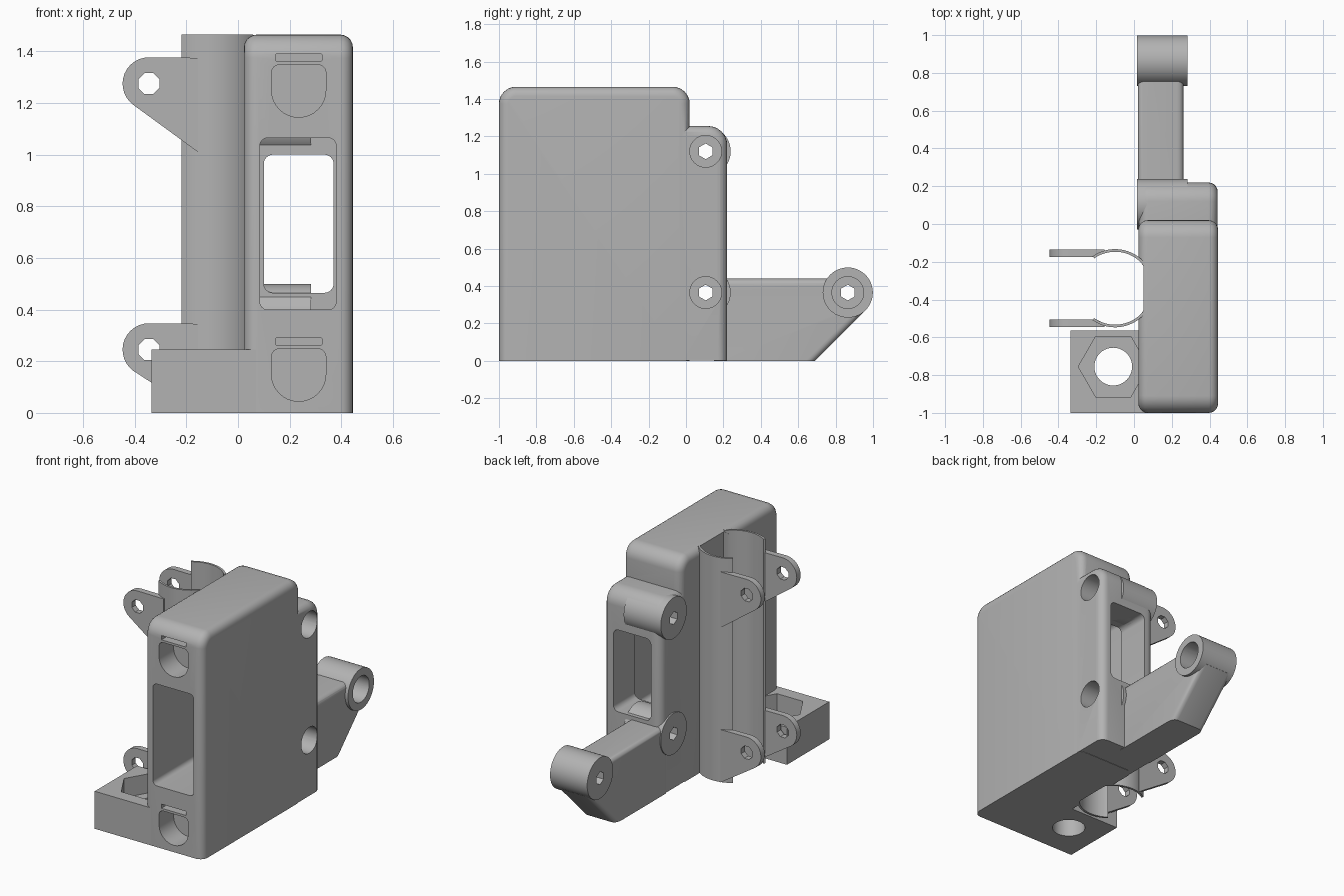
import bpy, bmesh, math
from mathutils import Vector

if "Cube" in bpy.data.objects:
    bpy.data.objects.remove(bpy.data.objects["Cube"], do_unlink=True)

grey = bpy.data.materials.new("plain grey")
grey.use_nodes = True
colour = (0.45, 0.45, 0.45, 1)
grey.diffuse_color = colour
grey.node_tree.nodes["Principled BSDF"].inputs["Base Color"].default_value = colour

AXES = {"x": lambda u, v, w: (w, u, v),
        "y": lambda u, v, w: (u, w, v),
        "z": lambda u, v, w: (u, v, w)}


def circle(cu, cv, r, sides=40, phase=0):
    """Regular polygon outline."""
    return arc(cu, cv, r, phase, phase + 360 * (sides - 1) / sides, sides)


def arc(cu, cv, r, start, end, count):
    step = (end - start) / (count - 1)
    angles = [math.radians(start + step * i) for i in range(count)]
    return [(cu + r * math.cos(a), cv + r * math.sin(a)) for a in angles]


def fillet(corners, segments=6):
    """Round the corners (u, v, radius) of a polygon."""
    out = []
    for i, (u, v, r) in enumerate(corners):
        p = Vector((u, v, 0))
        if r == 0:
            out.append((u, v))
            continue
        a = (Vector((*corners[i - 1][:2], 0)) - p).normalized()
        b = (Vector((*corners[(i + 1) % len(corners)][:2], 0)) - p).normalized()
        half = a.angle(b) / 2
        centre = p + (a + b).normalized() * r / math.sin(half)
        t = r / math.tan(half)
        va, vb = p + a * t - centre, p + b * t - centre
        for k in range(segments + 1):
            q = centre + va.lerp(vb, k / segments).normalized() * r
            out.append((q.x, q.y))
    return out


def rounded(u0, u1, v0, v1, r):
    return fillet([(u0, v0, r), (u1, v0, r), (u1, v1, r), (u0, v1, r)])


def prism(name, outline, axis, lo, hi, bevel=0):
    """Extrude an outline along an axis; optionally round the rims of its x sides."""
    bm = bmesh.new()
    ends = [[bm.verts.new(AXES[axis](u, v, w)) for u, v in outline] for w in (lo, hi)]
    caps = [bm.faces.new(e) for e in ends]
    n = len(outline)
    for i in range(n):
        j = (i + 1) % n
        bm.faces.new((ends[0][i], ends[0][j], ends[1][j], ends[1][i]))
    bmesh.ops.recalc_face_normals(bm, faces=bm.faces[:])
    if bevel:
        rims = {e for f in caps for e in f.edges
                if max(v.co.z for v in e.verts) > 0.01}
        bmesh.ops.bevel(bm, geom=list(rims), offset=bevel, offset_type='OFFSET',
                        segments=5, profile=0.5, affect='EDGES', clamp_overlap=True)
    mesh = bpy.data.meshes.new(name)
    bm.to_mesh(mesh)
    bm.free()
    mesh.materials.append(grey)
    obj = bpy.data.objects.new(name, mesh)
    bpy.context.collection.objects.link(obj)
    return obj


cutters = []


def cutter(*args):
    obj = prism(*args)
    obj.hide_render = True
    cutters.append(obj)
    return obj


def combine(target, others, operation='DIFFERENCE'):
    bpy.context.view_layer.objects.active = target
    for other in others:
        mod = target.modifiers.new("combine", 'BOOLEAN')
        mod.operation, mod.object, mod.solver = operation, other, 'EXACT'
        bpy.ops.object.modifier_apply(modifier=mod.name)


# Main housing: tall front case joined with a lower back case
housing = prism("housing", fillet([(-1, 0, 0), (0.02, 0, 0), (0.02, 1.465, 0.09),
                                   (-1, 1.465, 0.09)]), "x", 0.023, 0.445, 0.05)
back_case = prism("back_case", fillet([(-0.3, 0.002, 0), (0.22, 0.002, 0), (0.22, 1.255, 0.1),
                                       (-0.3, 1.255, 0)]), "x", 0.025, 0.443, 0.05)
combine(housing, [back_case], 'UNION')
bpy.data.objects.remove(back_case, do_unlink=True)

# Window tunnel, wide at the front and narrower at the back
window = cutter("window_cutter", rounded(0.1, 0.37, 0.465, 1.0, 0.035), "y", -0.5, 0.5)
cavity = cutter("cavity_cutter", rounded(0.085, 0.38, 0.4, 1.065, 0.03), "y", -1.1, 0)

# Finger pockets and strap slots on the front
pockets = []
for z in (0, 1.1):
    pockets.append(cutter("pocket_cutter", fillet(
        [(0.13, z + 0.045, 0.104), (0.34, z + 0.045, 0.104),
         (0.34, z + 0.248, 0.03), (0.13, z + 0.248, 0.03)], 10), "y", -1.1, -0.85))
    pockets.append(cutter("slot_cutter", rounded(0.147, 0.325, z + 0.263, z + 0.29, 0.003),
                          "y", -1.1, -0.88))

# Bore of the tube clip, flattened where it meets the housing
CX, CY, INNER, OUTER = -0.1, -0.34, 0.193, 0.207
bore = cutter("bore_cutter", [(min(x, 0.05), y) for x, y in circle(CX, CY, INNER, 48)],
              "z", -0.1, 1.6)

# Pivot bosses with round counterbores and hexagonal through holes
pivots = {"lower_boss": (0.105, 0.365), "upper_boss": (0.105, 1.12), "arm_end_boss": (0.865, 0.365)}
pivot_holes = {}
parts = [housing]
for name, (y, z) in pivots.items():
    pivot_holes[name] = [
        cutter("counterbore_cutter", circle(y, z, 0.085), "x", 0.09, 0.6),
        cutter("hex_cutter", circle(y, z, 0.042, 6, 90), "x", -0.1, 0.6)]
    boss = prism(name, circle(y, z, 0.134, 48), "x", 0.015, 0.283)
    combine(boss, pivot_holes[name])
    if name == "upper_boss":
        combine(boss, [window])
    parts.append(boss)

combine(housing, [cavity, window, bore] + pockets
        + pivot_holes["lower_boss"] + pivot_holes["upper_boss"])

# Rear arm
arm = prism("rear_arm", [(0.15, 0), (0.69, 0), (0.965, 0.275), (0.95, 0.365),
                         (0.86, 0.44), (0.15, 0.44)], "x", 0.021, 0.262, 0.035)
combine(arm, pivot_holes["lower_boss"] + pivot_holes["arm_end_boss"])
parts.append(arm)

# Side block with a nut pocket and a round through hole
block = prism("nut_block", [(-0.335, -1), (0.07, -1), (0.07, -0.563), (-0.335, -0.563)],
              "z", 0, 0.245)
combine(block, [
    cutter("nut_cutter", circle(-0.11, -0.755, 0.185, 6), "z", 0.12, 0.4),
    cutter("bolt_cutter", circle(-0.11, -0.755, 0.1), "z", -0.1, 0.4)])
parts.append(block)

# Tube clip walls, each with an upper and a lower bolt tab
for side, name in ((1, "back"), (-1, "front")):
    wall = arc(CX, CY, OUTER, side * 40, side * 125, 18)
    wall += arc(CX, CY, INNER, side * 125, side * 40, 18)
    parts.append(prism(name + "_clip_wall", wall, "z", 0, 1.465))
    edge = sorted((CY + side * 0.165, CY + side * 0.205))
    for level, z in (("lower", 0.245), ("upper", 1.275)):
        outline = [(-0.155, z + 0.1)] + arc(-0.345, z, 0.102, 90, 233.5, 14)
        outline.append((-0.155, z - 0.265))
        tab = prism(f"{name}_{level}_clip_tab", [(u, max(v, 0)) for u, v in outline], "y", *edge)
        hole = cutter("tab_hole_cutter", circle(-0.345, z, 0.044, 8, 22.5), "y", -0.8, 0.1)
        combine(tab, [hole, bore])
        parts.append(tab)

for obj in cutters:
    bpy.data.objects.remove(obj, do_unlink=True)

# Smooth curved faces while keeping edges crisp
bpy.ops.object.select_all(action='DESELECT')
for obj in parts:
    obj.select_set(True)
bpy.context.view_layer.objects.active = housing
bpy.ops.object.shade_smooth_by_angle(angle=math.radians(30))
